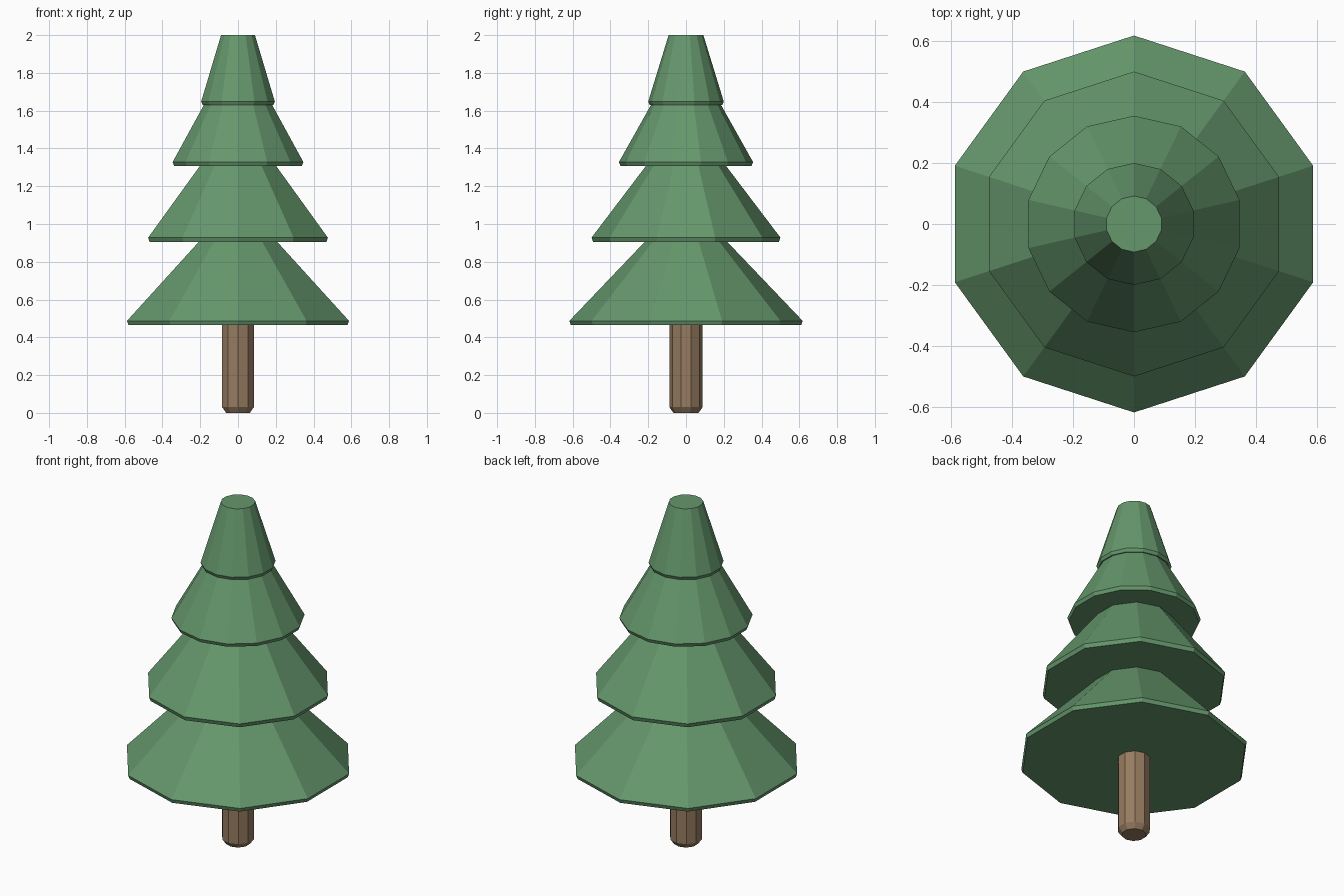
import bpy, bmesh, math

if "Cube" in bpy.data.objects:
    bpy.data.objects.remove(bpy.data.objects["Cube"])


def material(name, rgb):
    mat = bpy.data.materials.new(name)
    mat.diffuse_color = (*rgb, 1)
    mat.use_nodes = True
    mat.node_tree.nodes["Principled BSDF"].inputs["Base Color"].default_value = mat.diffuse_color
    return mat


def lathe(name, profile, sides, mat):
    """Closed faceted solid from (radius, z) rings, one corner pointing to +y."""
    bm = bmesh.new()
    rings = []
    for r, z in profile:
        angles = [math.pi / 2 + 2 * math.pi * i / sides for i in range(sides)]
        rings.append([bm.verts.new((r * math.cos(a), r * math.sin(a), z)) for a in angles])
    for low, high in zip(rings, rings[1:]):
        for i in range(sides):
            j = (i + 1) % sides
            bm.faces.new((low[i], low[j], high[j], high[i]))
    bm.faces.new(rings[0][::-1])
    bm.faces.new(rings[-1])
    mesh = bpy.data.meshes.new(name)
    bm.to_mesh(mesh)
    bm.free()
    mesh.materials.append(mat)
    obj = bpy.data.objects.new(name, mesh)
    bpy.context.collection.objects.link(obj)
    return obj


green = material("needles", (0.13, 0.31, 0.15))
brown = material("bark", (0.31, 0.20, 0.12))

# Trunk with a chamfered foot
lathe("trunk", [(0.066, 0), (0.088, 0.03), (0.088, 0.5)], 10, brown)

# Branch tiers: sides, rim radius, bottom z, rim z, top radius, top z
tiers = [
    (10, 0.618, 0.465, 0.487, 0.195, 0.93),
    (10, 0.50, 0.905, 0.928, 0.195, 1.33),
    (14, 0.355, 1.308, 1.328, 0.18, 1.64),
    (14, 0.20, 1.63, 1.648, 0.092, 2.0),
]
for n, (sides, rim, z0, z1, top, z2) in enumerate(tiers, 1):
    lathe(f"branch_tier_{n}", [(rim - 0.008, z0), (rim, z1), (top, z2)], sides, green)
